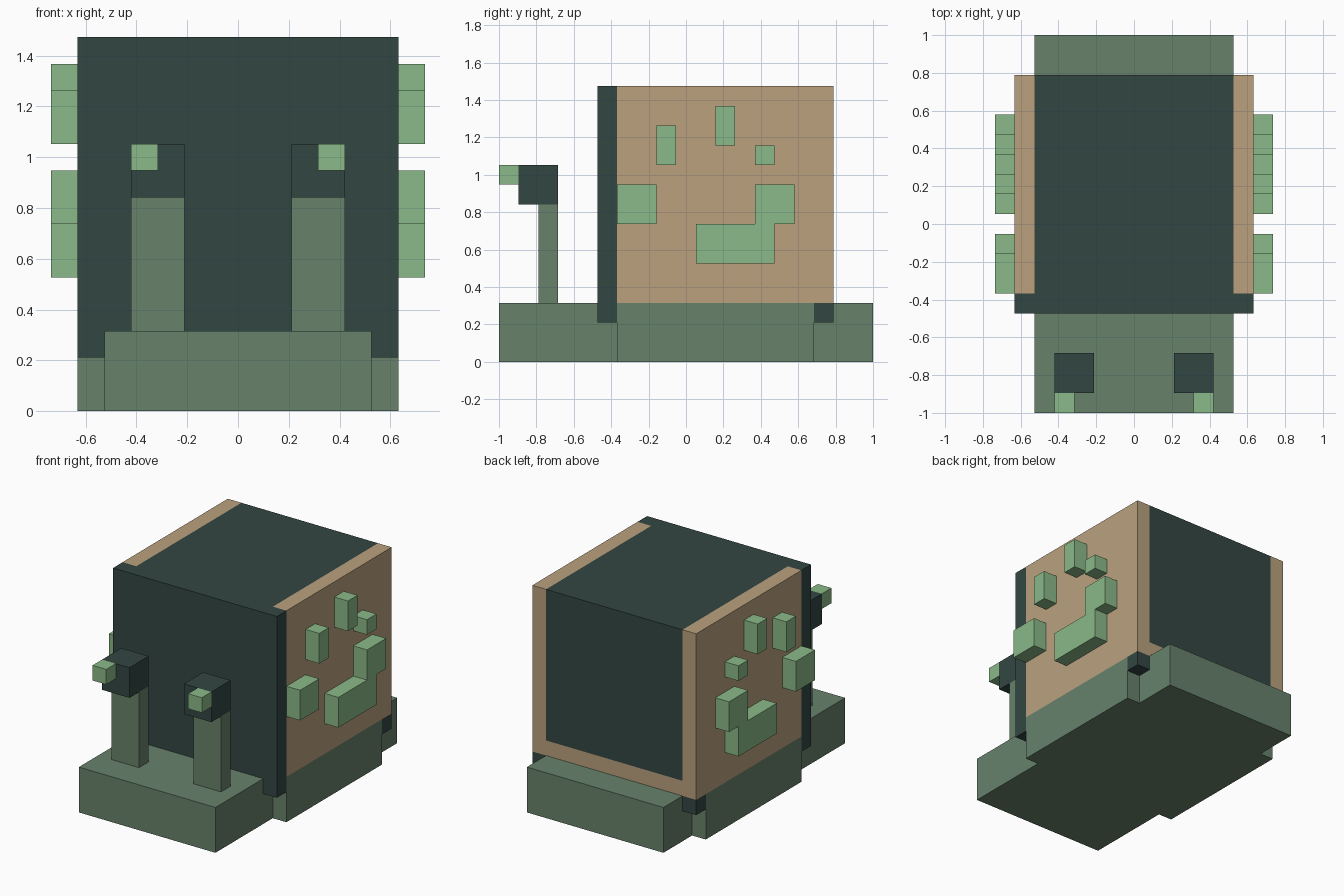
import bpy, bmesh
from mathutils import Vector

if "Cube" in bpy.data.objects:
    bpy.data.objects.remove(bpy.data.objects["Cube"])

U = 2 / 19  # one block of the model


def material(name, rgb):
    mat = bpy.data.materials.new(name)
    mat.diffuse_color = [(c / 255) ** 2.2 for c in rgb] + [1]
    mat.use_nodes = True
    mat.node_tree.nodes["Principled BSDF"].inputs["Base Color"].default_value = mat.diffuse_color
    return mat


SKIN = material("skin_green", (103, 129, 107))
DARK = material("dark_green", (54, 72, 68))
TAN = material("tan", (185, 160, 125))
LIGHT = material("light_green", (137, 184, 135))


def prism(name, profile, depth, axes, mat, mirror=False):
    """Extrude a 2D block outline; axes = (u, v, extrusion) axis indices."""
    bm = bmesh.new()
    a, b, c = axes
    verts = []
    for p, q in profile:
        co = [0, 0, 0]
        co[a], co[b], co[c] = p * U, q * U, depth[0] * U
        verts.append(bm.verts.new(co))
    face = bm.faces.new(verts)
    new = bmesh.ops.extrude_face_region(bm, geom=[face])["geom"]
    move = Vector((0, 0, 0))
    move[c] = (depth[1] - depth[0]) * U
    bmesh.ops.translate(bm, vec=move, verts=[v for v in new if isinstance(v, bmesh.types.BMVert)])
    bmesh.ops.recalc_face_normals(bm, faces=bm.faces)
    mesh = bpy.data.meshes.new(name)
    bm.to_mesh(mesh)
    bm.free()
    mesh.materials.append(mat)
    obj = bpy.data.objects.new(name, mesh)
    bpy.context.collection.objects.link(obj)
    if mirror:
        mod = obj.modifiers.new("mirror", 'MIRROR')
        mod.use_mirror_merge = False
    return obj


def box(name, x, y, z, mat, mirror=False):
    outline = [(x[0], y[0]), (x[1], y[0]), (x[1], y[1]), (x[0], y[1])]
    return prism(name, outline, z, (0, 1, 2), mat, mirror)


# Long foot, one block wider beneath the shell
half = [(5, -9.5), (5, -3.5), (6, -3.5), (6, 6.5), (5, 6.5), (5, 9.5)]
prism("foot", half + [(-x, y) for x, y in reversed(half)], (0, 3), (0, 1, 2), SKIN)

# Shell: dark front plate and rear rim, tan trough, dark core
box("shell_front_plate", (-6, 6), (-4.5, -3.5), (2, 14), DARK)
box("shell_rear_rim", (-6, 6), (6.5, 7.5), (2, 3), DARK)
trough = [(-6, 3), (6, 3), (6, 14), (5, 14), (5, 4), (-5, 4), (-5, 14), (-6, 14)]
prism("shell_sides", trough, (-3.5, 7.5), (0, 2, 1), TAN)
box("shell_core", (-5, 5), (-3.5, 7.5), (4, 14), DARK)

# Raised spots on both shell sides: y range, z range
spots = [((-3.5, -1.5), (7, 9)), ((-1.5, -0.5), (10, 12)),
         ((1.5, 2.5), (11, 13)), ((3.5, 4.5), (10, 11))]
for i, (y, z) in enumerate(spots):
    box(f"shell_spot_{i + 1}", (6, 7), y, z, LIGHT, True)
patch = [(0.5, 5), (4.5, 5), (4.5, 7), (5.5, 7), (5.5, 9), (3.5, 9), (3.5, 7), (0.5, 7)]
prism("shell_corner_patch", patch, (6, 7), (1, 2, 0), LIGHT, True)

# Eye stalks, eyes and pupils
box("eye_stalks", (2, 4), (-7.5, -6.5), (3, 8), SKIN, True)
box("eyes", (2, 4), (-8.5, -6.5), (8, 10), DARK, True)
box("pupils", (3, 4), (-9.5, -8.5), (9, 10), LIGHT, True)
